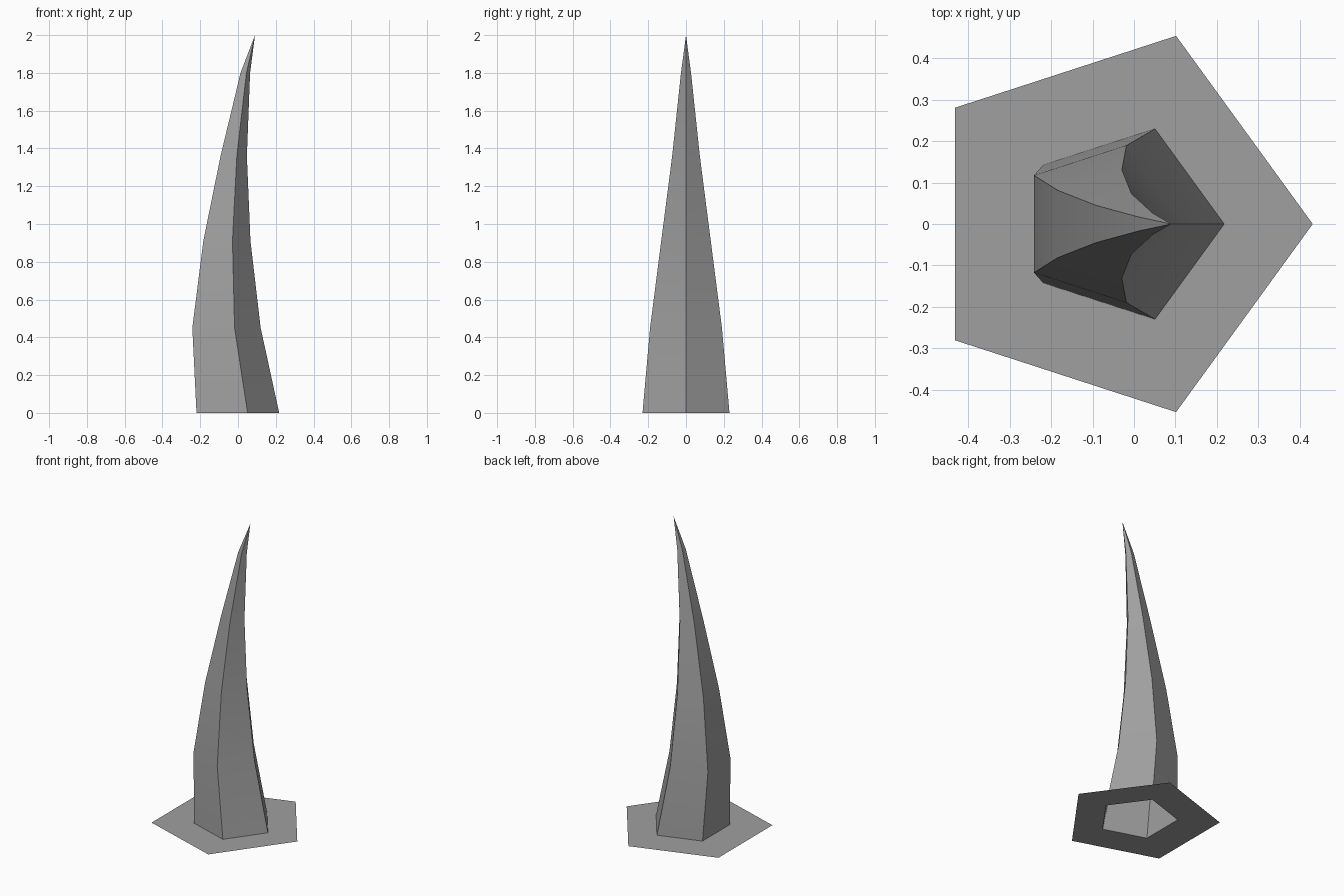
import bpy, bmesh
from math import cos, sin, tau, radians

cube = bpy.data.objects.get("Cube")
if cube:
    bpy.data.objects.remove(cube, do_unlink=True)

SIDES = 5

stone = bpy.data.materials.new("grey_stone")
stone.use_nodes = True
GREY = (0.35, 0.35, 0.35, 1)
stone.diffuse_color = GREY
stone.node_tree.nodes["Principled BSDF"].inputs["Base Color"].default_value = GREY


def ring(bm, x, z, r):
    """Five-sided ring with one corner pointing along +x."""
    return [bm.verts.new((x + r * cos(tau * i / SIDES), r * sin(tau * i / SIDES), z))
            for i in range(SIDES)]


def bridge(bm, low, high):
    for i in range(SIDES):
        j = (i + 1) % SIDES
        bm.faces.new((low[i], low[j], high[j], high[i]))


def finish(bm, name):
    mesh = bpy.data.meshes.new(name)
    bm.to_mesh(mesh)
    bm.free()
    mesh.materials.append(stone)
    obj = bpy.data.objects.new(name, mesh)
    bpy.context.collection.objects.link(obj)
    return obj


BASE = (-0.024, 0.0, 0.242)

# Curved spike: centre x, height and radius of each ring, open at the bottom
profile = [BASE, (-0.08, 0.45, 0.2), (-0.072, 0.91, 0.138),
           (-0.03, 1.36, 0.077), (0.036, 1.8, 0.028)]
bm = bmesh.new()
rings = [ring(bm, *p) for p in profile]
for low, high in zip(rings, rings[1:]):
    bridge(bm, low, high)
tip = bm.verts.new((0.09, 0, 2))
for i in range(SIDES):
    bm.faces.new((rings[-1][i], rings[-1][(i + 1) % SIDES], tip))
spike = finish(bm, "spike")

# Smooth along the length, sharp between the sides
bpy.ops.object.select_all(action='DESELECT')
spike.select_set(True)
bpy.context.view_layer.objects.active = spike
bpy.ops.object.shade_smooth_by_angle(angle=radians(30))

# Flat ground skirt around the foot
bm = bmesh.new()
bridge(bm, ring(bm, -0.046, 0, 0.478), ring(bm, *BASE))
finish(bm, "ground_skirt")
